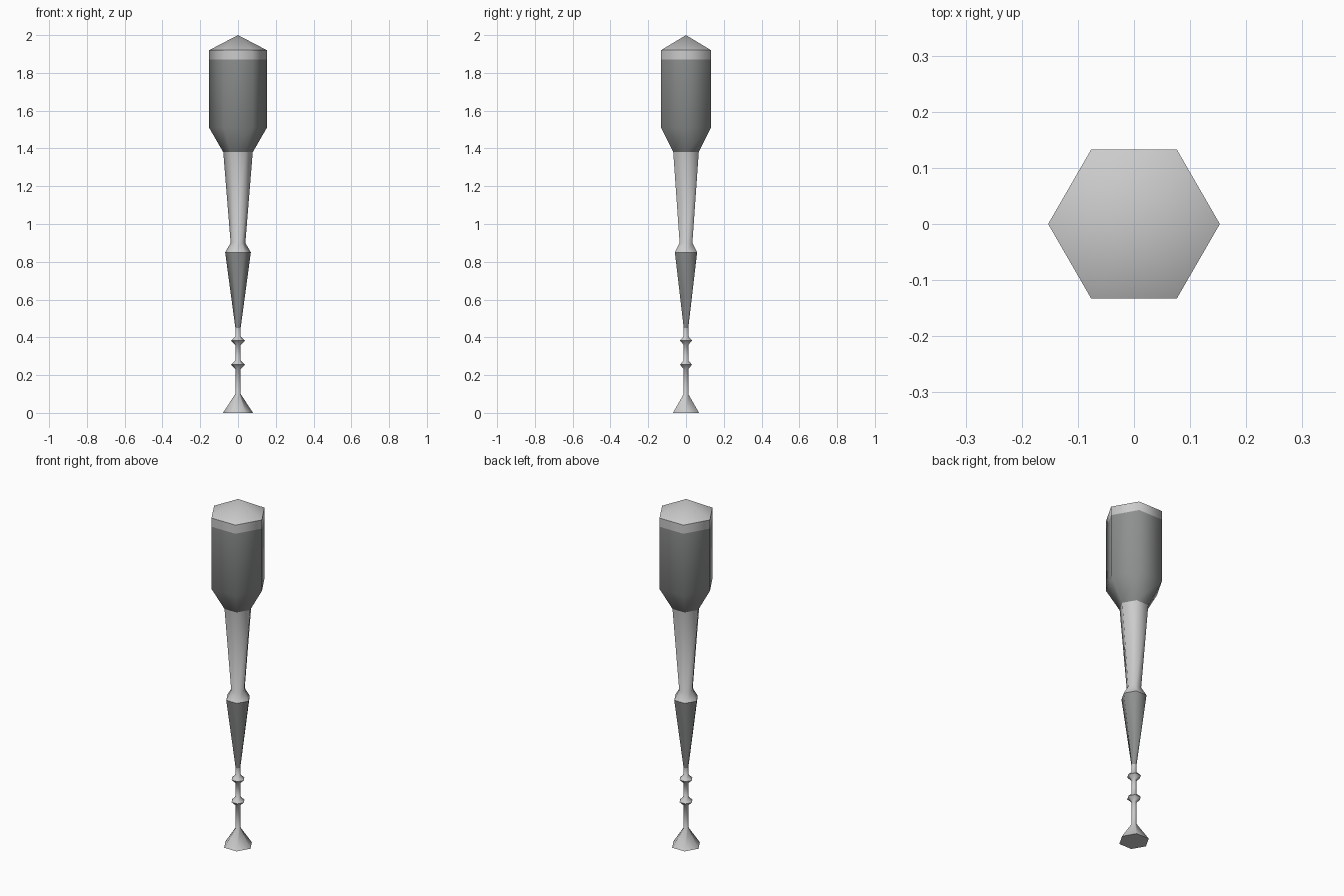
import bpy, bmesh, math

if "Cube" in bpy.data.objects:
    bpy.data.objects.remove(bpy.data.objects["Cube"])

SIDES = 6
dark = bpy.data.materials.new("dark_grey")
dark.diffuse_color = (0.27, 0.28, 0.275, 1)
dark.use_nodes = True
dark.node_tree.nodes["Principled BSDF"].inputs["Base Color"].default_value = dark.diffuse_color


def lathe(name, profile, mat=None, cap_bottom=False):
    """Revolve (radius, z) points into a six-sided part; radius 0 is an apex."""
    bm = bmesh.new()
    rings = []
    for r, z in profile:
        n = SIDES if r else 1
        rings.append([bm.verts.new((r * math.cos(math.tau * i / SIDES),
                                    r * math.sin(math.tau * i / SIDES), z))
                      for i in range(n)])
    for a, b in zip(rings, rings[1:]):
        for i in range(SIDES):
            j = (i + 1) % SIDES
            if len(b) == 1:
                bm.faces.new((a[i], a[j], b[0]))
            else:
                bm.faces.new((a[i], a[j], b[j], b[i]))
    if cap_bottom:
        bm.faces.new(rings[0][::-1])
    me = bpy.data.meshes.new(name)
    bm.to_mesh(me)
    bm.free()
    if mat:
        me.materials.append(mat)
    ob = bpy.data.objects.new(name, me)
    bpy.context.collection.objects.link(ob)
    bpy.context.view_layer.objects.active = ob
    ob.select_set(True)
    bpy.ops.object.shade_smooth_by_angle(angle=math.radians(61))
    ob.select_set(False)
    return ob


# Flared foot and thin rod with two beads
rod = [(0.08, 0), (0.014, 0.10)]
for z in (0.255, 0.383):
    rod += [(0.014, z - 0.023), (0.037, z), (0.014, z + 0.023)]
rod.append((0.014, 0.45))
lathe("foot_and_beaded_rod", rod, cap_bottom=True)

# Dark tapered grip
lathe("lower_grip", [(0.014, 0.45), (0.068, 0.85)], dark)

# Collar and flaring neck
lathe("neck", [(0.068, 0.85), (0.039, 0.90), (0.078, 1.38)])

# Dark heavy head
lathe("head", [(0.078, 1.38), (0.153, 1.51), (0.153, 1.87)], dark)

# Light band and pointed cap
lathe("band", [(0.153, 1.87), (0.153, 1.92)])
lathe("pointed_cap", [(0.153, 1.92), (0, 2.0)])
